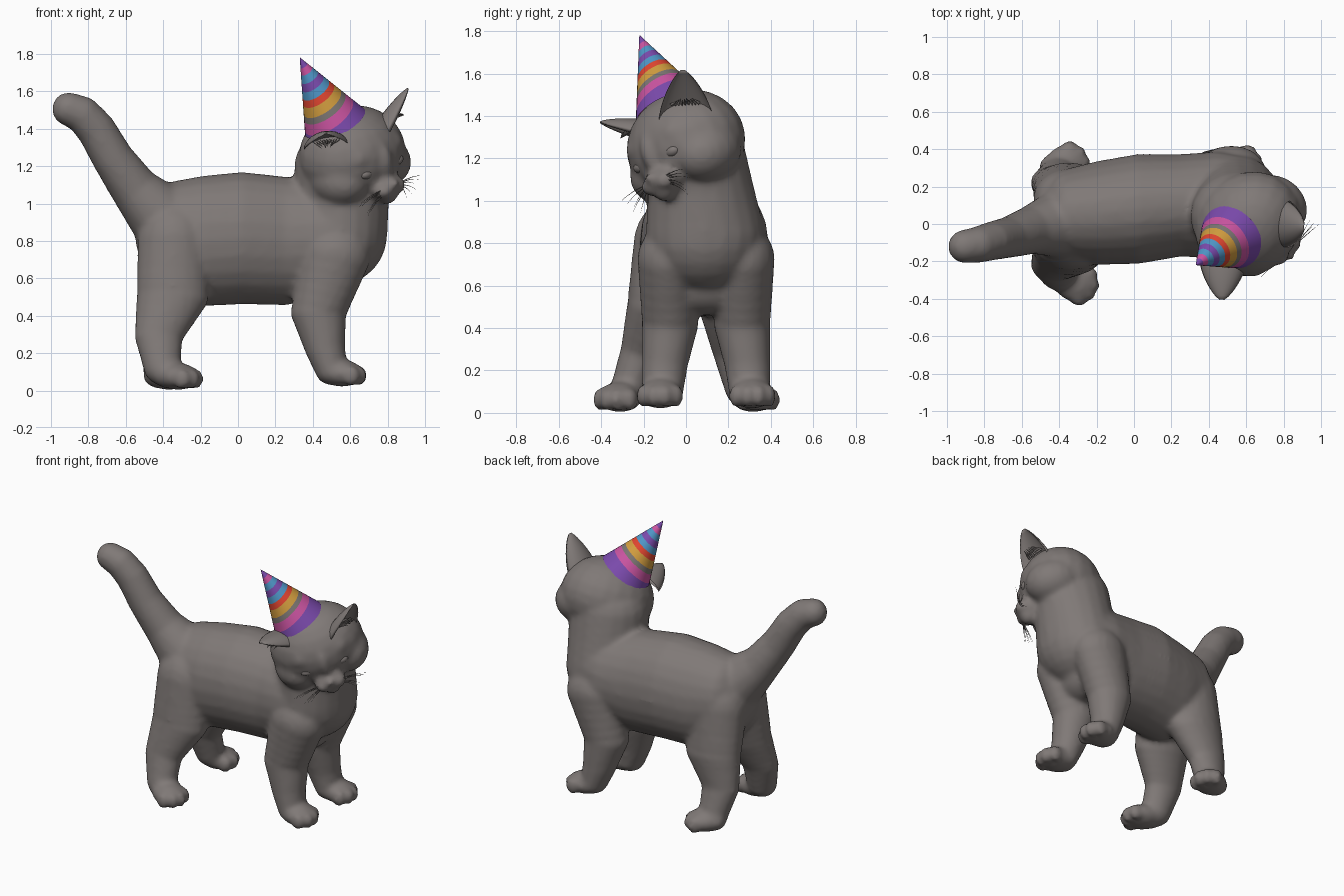
import bpy, bmesh, math
from mathutils import Vector, Matrix

if "Cube" in bpy.data.objects:
    bpy.data.objects.remove(bpy.data.objects["Cube"])


def material(name, rgb):
    m = bpy.data.materials.new(name)
    m.diffuse_color = (*rgb, 1)
    m.use_nodes = True
    m.node_tree.nodes["Principled BSDF"].inputs["Base Color"].default_value = m.diffuse_color
    return m


FUR = material("grey fur", (0.215, 0.192, 0.184))
PURPLE = material("purple", (0.20, 0.07, 0.42))
PINK = material("pink", (0.60, 0.09, 0.36))
BLUE = material("sky blue", (0.08, 0.31, 0.58))
RED = material("red", (0.75, 0.06, 0.03))
GOLD = material("gold", (0.65, 0.34, 0.05))
ASH = material("ash grey", (0.20, 0.18, 0.17))
# Head frame: centre plus forward, left and up directions (turned and tilted)
HC = Vector((0.61, 0.0, 1.265))
L = Vector((0.68, 0.62, 0.31)).normalized()
F = Vector((0.70, -0.66, -0.25))
F = (F - L * F.dot(L)).normalized()
U = F.cross(L)
HROT = Matrix((F, L, U)).transposed().to_4x4()

# Unit sphere copied for every blob
tmp = bmesh.new()
bmesh.ops.create_uvsphere(tmp, u_segments=20, v_segments=12, radius=1)
tmp.verts.index_update()
BALL_V = [v.co.copy() for v in tmp.verts]
BALL_F = [[v.index for v in f.verts] for f in tmp.faces]
tmp.free()


def head_point(f, l, u):
    return HC + F * f + L * l + U * u


def link(name, me, mats):
    for m in mats:
        me.materials.append(m)
    me.polygons.foreach_set("use_smooth", [True] * len(me.polygons))
    ob = bpy.data.objects.new(name, me)
    bpy.context.collection.objects.link(ob)
    return ob


def finish(name, bm, mats):
    bmesh.ops.recalc_face_normals(bm, faces=bm.faces)
    me = bpy.data.meshes.new(name)
    bm.to_mesh(me)
    bm.free()
    return link(name, me, mats)


def finish_blobs(name, acc):
    me = bpy.data.meshes.new(name)
    me.from_pydata(acc[0], [], acc[1])
    return link(name, me, [FUR])


def blob(acc, c, r, rot=Matrix.Identity(4)):
    mat = Matrix.Translation(c) @ rot @ Matrix.Diagonal((*r, 1))
    n = len(acc[0])
    acc[0].extend(mat @ v for v in BALL_V)
    acc[1].extend([i + n for i in f] for f in BALL_F)


def chain(acc, keys, n=5):
    """Ellipsoids blended along keys of (x, y, z, rx, ry, rz)."""
    for j, (a, b) in enumerate(zip(keys, keys[1:])):
        for i in range(0 if j == 0 else 1, n + 1):
            k = [p + (q - p) * i / n for p, q in zip(a, b)]
            blob(acc, k[:3], k[3:])


def paw(acc, x, y, z, yaw):
    rot = Matrix.Rotation(math.radians(yaw), 4, 'Z')
    c = Vector((x, y, z))
    blob(acc, c, (0.115, 0.105, 0.072), rot)
    for off, fwd in ((-0.078, 0.055), (-0.028, 0.088), (0.028, 0.088), (0.078, 0.055)):
        blob(acc, c + rot @ Vector((fwd, off, -0.012)), (0.048, 0.034, 0.055), rot)


cat = ([], [])
# Torso, chest and neck
chain(cat, [(-0.43, 0.02, 0.84, 0.12, 0.17, 0.22),
            (-0.34, 0.05, 0.82, 0.16, 0.25, 0.30),
            (-0.18, 0.06, 0.80, 0.19, 0.28, 0.35),
            (0.02, 0.08, 0.815, 0.20, 0.295, 0.355),
            (0.25, 0.10, 0.80, 0.20, 0.275, 0.345),
            (0.45, 0.10, 0.81, 0.22, 0.29, 0.31),
            (0.55, 0.09, 0.84, 0.25, 0.28, 0.27),
            (0.555, 0.07, 1.03, 0.255, 0.255, 0.22),
            (0.565, 0.04, 1.20, 0.265, 0.245, 0.22)], 7)
blob(cat, (0.48, 0.09, 0.60), (0.15, 0.22, 0.14))
# Tail
chain(cat, [(x, y, z, r, r, r) for x, y, z, r in (
    (-0.40, 0.0, 0.92, 0.18), (-0.54, -0.03, 1.06, 0.132), (-0.665, -0.07, 1.235, 0.112),
    (-0.755, -0.09, 1.39, 0.105), (-0.83, -0.11, 1.475, 0.098), (-0.905, -0.12, 1.505, 0.09))])
# Front legs and paws
for y, s, yaw in ((-0.10, -1, -4), (0.29, 1, 4)):
    chain(cat, [(0.52, y - s * 0.02, 0.72, 0.19, 0.15, 0.17),
                (0.43, y - s * 0.025, 0.42, 0.15, 0.135, 0.12),
                (0.465, y, 0.23, 0.11, 0.11, 0.10),
                (0.50, y + s * 0.01, 0.10, 0.085, 0.10, 0.07)])
    paw(cat, 0.555, y + s * 0.02, 0.092, yaw)
# Hind legs and paws
for s, px, inn in ((-1, -0.32, 0), (1, -0.37, 0.045)):
    y = lambda d: 0.025 + s * (d - inn * (d > 0.2))
    chain(cat, [(-0.34, y(0.11), 0.78, 0.20, 0.165, 0.22),
                (-0.35, y(0.17), 0.50, 0.195, 0.135, 0.13),
                (-0.425, y(0.24), 0.29, 0.13, 0.095, 0.09),
                (-0.405, y(0.29), 0.12, 0.10, 0.09, 0.09),
                (px - 0.04, y(0.32), 0.08, 0.10, 0.08, 0.07)])
    paw(cat, px, y(0.335), 0.075, s * 24)
# Skull, forehead bridge, muzzle, chin and nose
blob(cat, HC, (0.27, 0.305, 0.255), HROT)
for f, l, u, r in ((0.22, 0, 0.0, (0.07, 0.055, 0.12)), (0.22, 0, -0.12, (0.10, 0.10, 0.08)),
                   (0.25, 0, -0.17, (0.06, 0.055, 0.05)), (0.315, 0, -0.085, (0.022, 0.03, 0.02))):
    blob(cat, head_point(f, l, u), r, HROT)
# Muzzle pads, cheeks and brows
for s in (-1, 1):
    blob(cat, head_point(0.265, s * 0.045, -0.125), (0.062, 0.058, 0.048), HROT)
    blob(cat, head_point(0.05, s * 0.16, -0.08), (0.18, 0.15, 0.14), HROT)
    blob(cat, head_point(0.14, s * 0.11, 0.06), (0.10, 0.10, 0.08), HROT)
body = finish_blobs("cat_body", cat)
# Fuse the blobs into one soft skin, then bake it once
mod = body.modifiers.new("Fuse", 'REMESH')
mod.mode = 'VOXEL'
mod.voxel_size = 0.017
mod.use_smooth_shade = True
mod = body.modifiers.new("Soften", 'SMOOTH')
mod.factor = 0.5
mod.iterations = 7
skin = bpy.data.meshes.new_from_object(body.evaluated_get(bpy.context.evaluated_depsgraph_get()))
body.modifiers.clear()
body.data = skin


def strand(bm, a, b, r, sag=0.0, seg=4):
    """Tapering, sagging hair from a to b."""
    d = (b - a).normalized()
    p = d.orthogonal().normalized()
    q = d.cross(p)
    rings = []
    for i in range(seg + 1):
        t = i / seg
        c = a.lerp(b, t) - Vector((0, 0, sag * t * t))
        w = r * (1.1 - t)
        rings.append([bm.verts.new(c + (p * math.cos(k * 2.0944) + q * math.sin(k * 2.0944)) * w)
                      for k in range(3)])
    for A, B in zip(rings, rings[1:]):
        for k in range(3):
            bm.faces.new((A[k], A[k - 1], B[k - 1], B[k]))


# Ears: tapering crescents, hollow towards the outside front, with fur tufts
for s, side, base, tip in ((-1, "right", Vector((0.475, -0.19, 1.325)), Vector((0.47, -0.405, 1.37))),
                           (1, "left", Vector((0.79, 0.0, 1.405)), Vector((0.91, -0.015, 1.615)))):
    bm = bmesh.new()
    up = (tip - base).normalized()
    front = F + L * s * 0.95
    front = (front - up * front.dot(up)).normalized()
    across = front.cross(up)
    rings = []
    for i in range(12):
        t = i / 11
        w = 0.115 * (1 - t ** 1.5) ** 0.8 + 0.012
        ring = []
        for k in range(24):
            sn = math.sin(math.tau * k / 24)
            dep = w * (0.7 * sn if sn < 0 else -0.42 * sn) + w * 0.25
            ring.append(bm.verts.new(base.lerp(tip, t) + across * w * math.cos(math.tau * k / 24) + front * dep))
        rings.append(ring)
    for A, B in zip(rings, rings[1:]):
        for k in range(24):
            bm.faces.new((A[k], A[k - 1], B[k - 1], B[k]))
    bm.faces.new(rings[-1])
    for k in range(9):
        a = base + across * (k - 4) * 0.016 + up * 0.06
        strand(bm, a, a + up * 0.05 + front * (0.035 + 0.008 * (k % 3)) - across * (k - 4) * 0.008, 0.009)
    finish(side + "_ear", bm, [FUR])
    # Eye set in its socket
    eye = ([], [])
    blob(eye, head_point(0.215, s * 0.115, -0.015), (0.036, 0.045, 0.03), HROT)
    finish_blobs(side + "_eye", eye)

# Whiskers
bm = bmesh.new()
for s in (-1, 1):
    for k in range(6):
        strand(bm, head_point(0.29, s * 0.07, -0.11 - 0.006 * k),
               head_point(0.29 - 0.02 * (k % 3), s * (0.25 - 0.02 * k), -0.09 - 0.022 * k), 0.003, 0.04)
finish("whiskers", bm, [FUR])

# Striped party hat: one band of faces per colour, from rim to tip
bm = bmesh.new()
base, tip = Vector((0.52, -0.07, 1.42)), Vector((0.33, -0.22, 1.782))
axis = (tip - base).normalized()
p = axis.orthogonal().normalized()
q = axis.cross(p)
cols = [PURPLE, PINK, BLUE, RED, GOLD, ASH]
order = [0, 1, 5, 4, 3, 2, 0, 2, 1, 0]
levels = [0, 0.15, 0.27, 0.34, 0.45, 0.53, 0.62, 0.71, 0.80, 0.88, 0.998]
rings = []
for j, t in enumerate(levels):
    ring = []
    for k in range(40):
        d = p * math.cos(k * math.tau / 40) + q * math.sin(k * math.tau / 40)
        h = t + (0.06 * (1 - t) * (d.x + d.y) if 0 < j < 10 else 0)  # stripes sit slightly askew
        ring.append(bm.verts.new(base.lerp(tip, h) + d * 0.178 * (1 - h)))
    rings.append(ring)
for i, (A, B) in enumerate(zip(rings, rings[1:])):
    for k in range(40):
        bm.faces.new((A[k - 1], A[k], B[k], B[k - 1])).material_index = order[i]
finish("party_hat", bm, cols)
